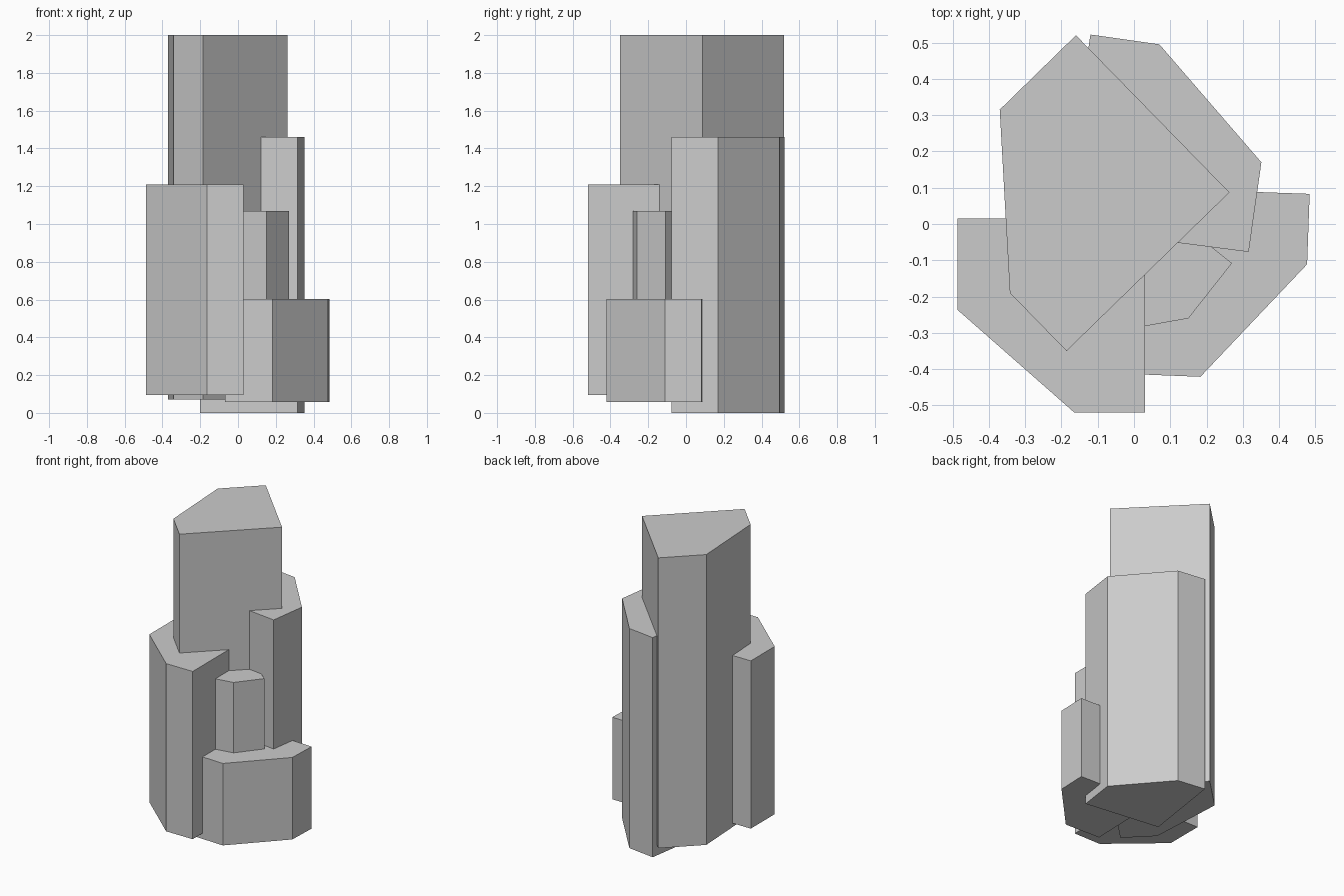
import bpy
import bmesh

if "Cube" in bpy.data.objects:
    bpy.data.objects.remove(bpy.data.objects["Cube"])


def column(name, outline, bottom, top):
    """Upright flat-topped prism from a counter-clockwise outline."""
    bm = bmesh.new()
    base = bm.faces.new([bm.verts.new((x, y, bottom)) for x, y in outline])
    grown = bmesh.ops.extrude_face_region(bm, geom=[base], use_keep_orig=True)
    for v in grown["geom"]:
        if isinstance(v, bmesh.types.BMVert):
            v.co.z = top
    bmesh.ops.recalc_face_normals(bm, faces=bm.faces)
    mesh = bpy.data.meshes.new(name)
    bm.to_mesh(mesh)
    bm.free()
    obj = bpy.data.objects.new(name, mesh)
    bpy.context.collection.objects.link(obj)
    return obj


# Every column is a near-square with one corner cut off
# Tallest central column
column("main_column", [(-0.16, 0.52), (-0.37, 0.315), (-0.342, -0.19),
                       (-0.186, -0.35), (0.263, 0.087)], 0.07, 2.0)
# Second tallest, at the back right
column("back_column", [(-0.12, 0.522), (-0.2, -0.01), (0.316, -0.077),
                       (0.351, 0.17), (0.07, 0.495)], 0.0, 1.46)
# Front left column
column("front_left_column", [(-0.487, 0.015), (-0.487, -0.236), (-0.165, -0.519),
                             (0.03, -0.519), (0.03, 0.015)], 0.095, 1.21)
# Low front right column
column("front_right_column", [(-0.07, -0.411), (0.183, -0.421), (0.477, -0.111),
                              (0.484, 0.083), (-0.055, 0.102)], 0.057, 0.602)
# Column embedded between the others, rising from the low one
column("inner_column", [(-0.27, -0.335), (0.15, -0.26), (0.27, -0.108),
                        (-0.143, 0.221), (-0.462, -0.177)], 0.1, 1.07)
